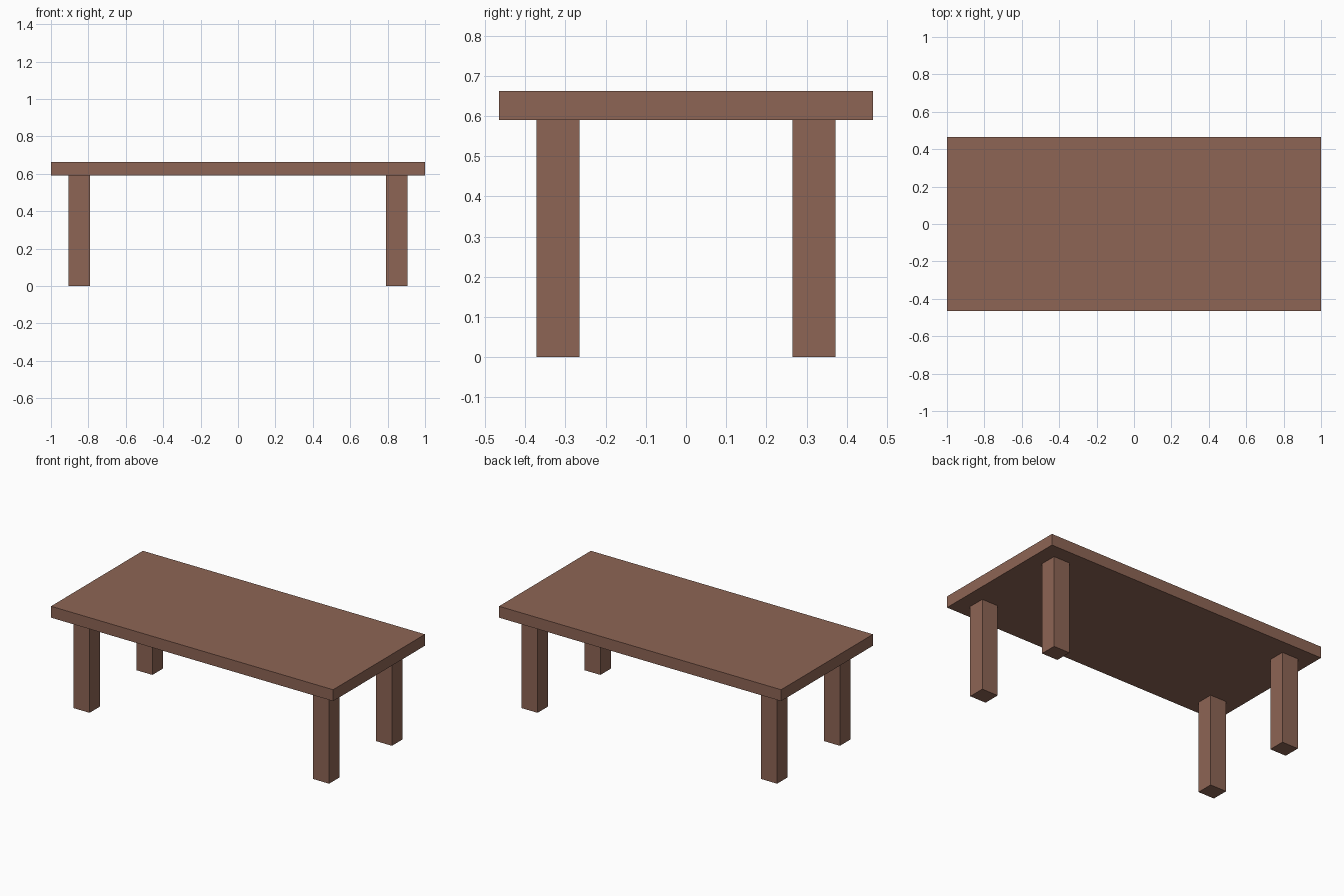
import bpy

if "Cube" in bpy.data.objects:
    bpy.data.objects.remove(bpy.data.objects["Cube"])

wood = bpy.data.materials.new("brown_wood")
wood.diffuse_color = (0.27, 0.13, 0.09, 1)
wood.use_nodes = True
wood.node_tree.nodes["Principled BSDF"].inputs["Base Color"].default_value = wood.diffuse_color


def box(name, x, y, z, sx, sy, sz):
    bpy.ops.mesh.primitive_cube_add(size=1, location=(x, y, z))
    ob = bpy.context.object
    ob.name = name
    ob.scale = (sx, sy, sz)
    bpy.ops.object.transform_apply(location=False, rotation=False, scale=True)
    ob.data.materials.append(wood)
    return ob


TOP, UNDER = 0.663, 0.59

# Table top slab
box("table_top", 0, 0, (TOP + UNDER) / 2, 2, 0.93, TOP - UNDER)

# Four legs, inset from the corners
for side, sx in (("left", -1), ("right", 1)):
    for end, sy in (("front", -1), ("back", 1)):
        box(f"{end}_{side}_leg", sx * 0.849, sy * 0.318, UNDER / 2, 0.114, 0.107, UNDER)
